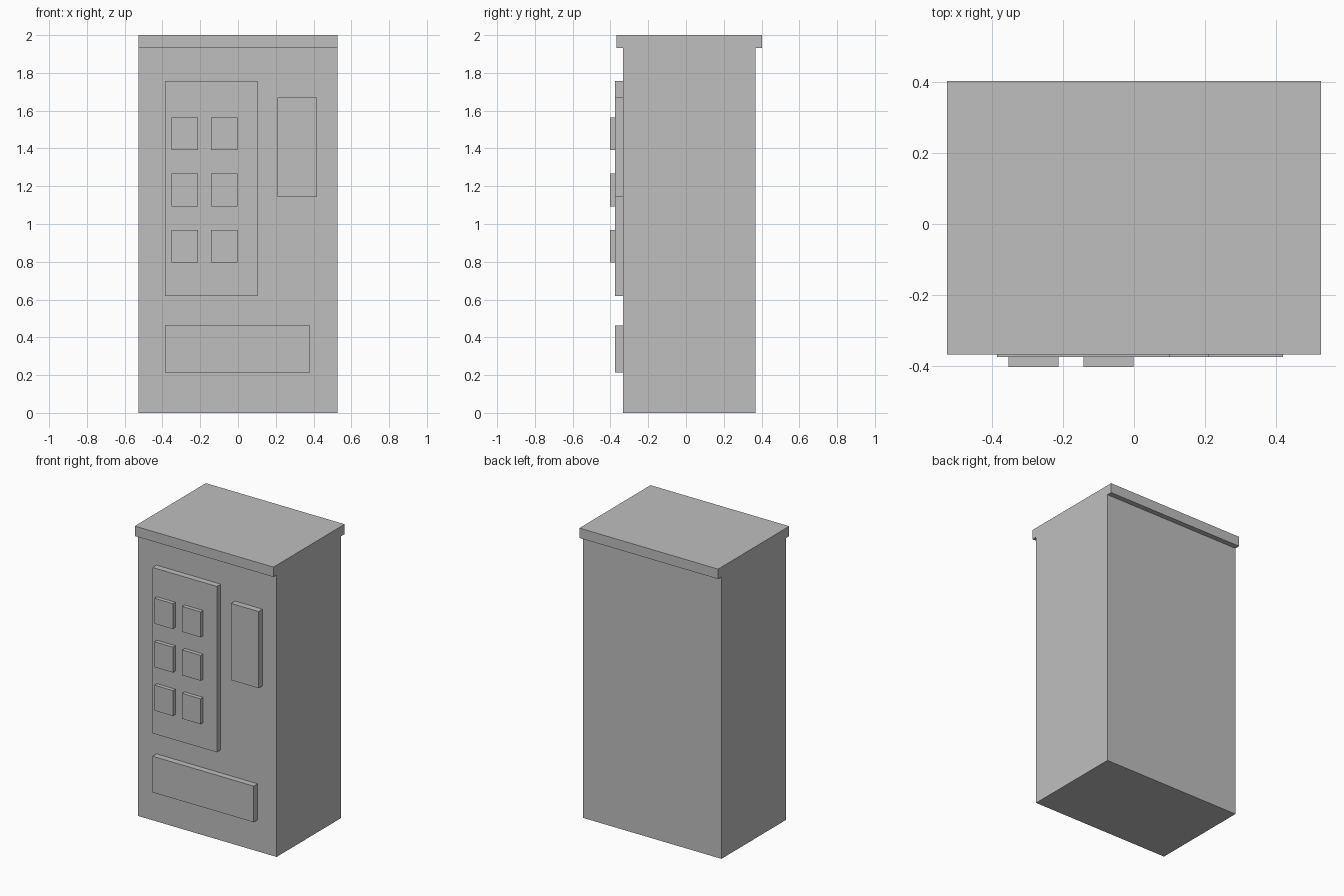
import bpy
import bmesh
from mathutils import Vector

cube = bpy.data.objects.get("Cube")
if cube:
    bpy.data.objects.remove(cube, do_unlink=True)

GREY = (0.52, 0.52, 0.52, 1.0)
grey = bpy.data.materials.new("plain_grey")
grey.use_nodes = True
grey.diffuse_color = GREY
grey.node_tree.nodes["Principled BSDF"].inputs["Base Color"].default_value = GREY


def box(name, xs, ys, zs):
    """Box spanning the given (min, max) range on each axis."""
    low, high = (Vector(c) for c in zip(xs, ys, zs))
    mesh = bpy.data.meshes.new(name)
    bm = bmesh.new()
    bmesh.ops.create_cube(bm, size=1)
    bmesh.ops.scale(bm, vec=high - low, verts=bm.verts)
    bm.to_mesh(mesh)
    bm.free()
    mesh.materials.append(grey)
    obj = bpy.data.objects.new(name, mesh)
    obj.location = (low + high) / 2
    bpy.context.collection.objects.link(obj)
    return obj


HALF_WIDTH = 0.526
FRONT, BACK = -0.333, 0.367
PANEL_FRONT, BUTTON_FRONT = -0.375, -0.402
CAP_BASE = 1.932

# Cabinet and overhanging lid
width = (-HALF_WIDTH, HALF_WIDTH)
box("cabinet", width, (FRONT, BACK), (0, CAP_BASE))
box("lid", width, (-0.367, 0.403), (CAP_BASE, 2))

# Raised plates on the front
plate_depth = (PANEL_FRONT, FRONT)
box("display_panel", (-0.386, 0.102), plate_depth, (0.62, 1.757))
box("control_plate", (0.21, 0.419), plate_depth, (1.144, 1.67))
box("collection_tray", (-0.386, 0.382), plate_depth, (0.215, 0.463))

# Grid of blocks on the display panel
for row in range(3):
    for col in range(2):
        x = -0.353 + col * 0.211
        z = 1.391 - row * 0.298
        box(f"display_block_{row + 1}_{col + 1}", (x, x + 0.14),
            (BUTTON_FRONT, PANEL_FRONT), (z, z + 0.174))
